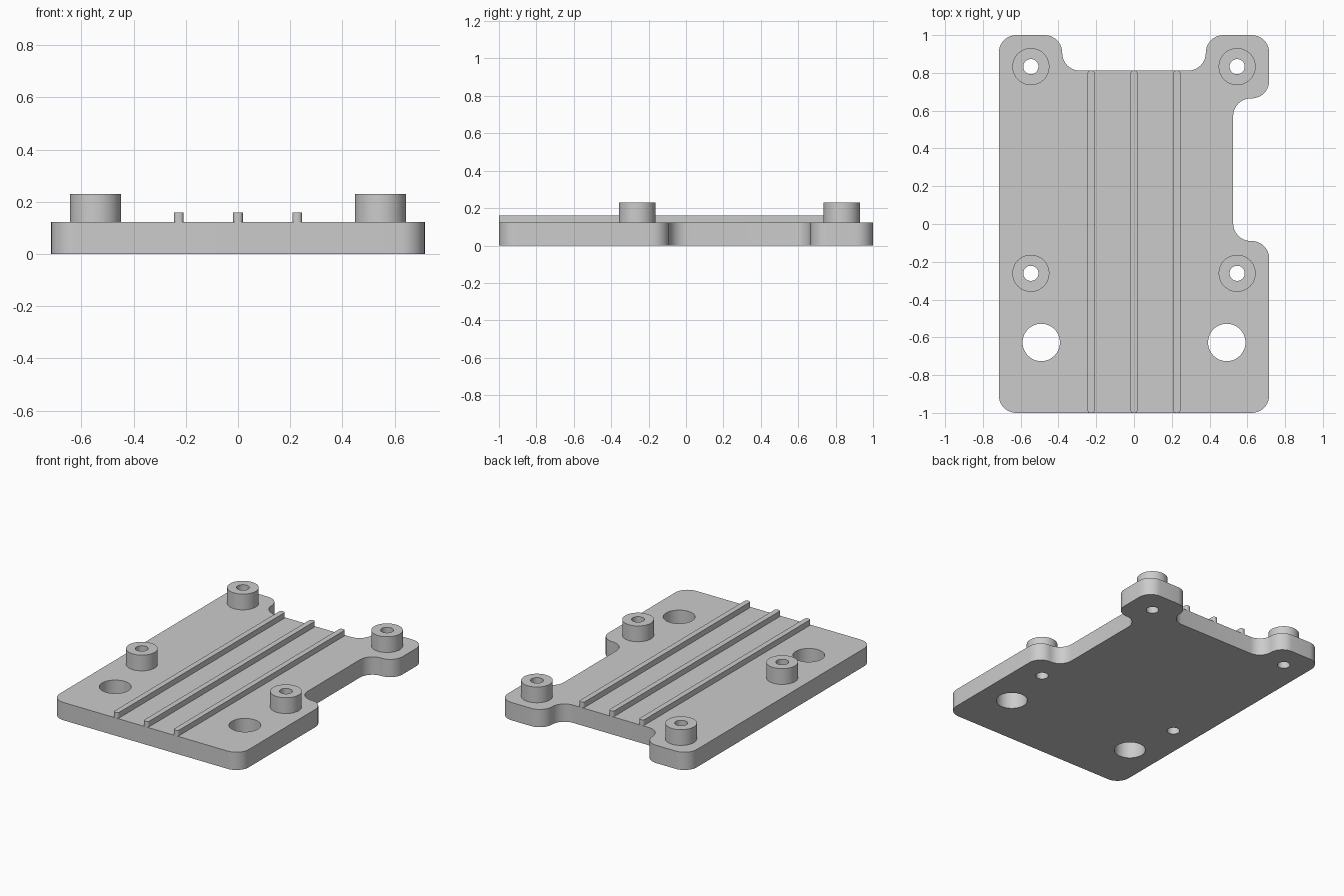
import bpy, bmesh, math
from mathutils import Vector

cube = bpy.data.objects.get("Cube")
if cube:
    bpy.data.objects.remove(cube, do_unlink=True)

grey = bpy.data.materials.new("plain grey")
grey.use_nodes = True
colour = (0.6, 0.6, 0.6, 1.0)
grey.diffuse_color = colour
grey.node_tree.nodes["Principled BSDF"].inputs["Base Color"].default_value = colour

PLATE_TOP, RIB_TOP, BOSS_TOP = 0.122, 0.16, 0.23


def circle(x, y, r, n=48):
    return [Vector((x + r * math.cos(a), y + r * math.sin(a)))
            for a in (2 * math.pi * i / n for i in range(n))]


def rounded(corners, r, steps=10):
    """Polygon with every right-angled corner, convex or concave, filleted."""
    pts = []
    for i, c in enumerate(corners):
        c = Vector(c)
        a = (Vector(corners[i - 1]) - c).normalized()
        b = (Vector(corners[(i + 1) % len(corners)]) - c).normalized()
        for k in range(steps + 1):
            t = math.pi / 2 * k / steps
            pts.append(c + r * (a * (1 - math.sin(t)) + b * (1 - math.cos(t))))
    return pts


def slab(name, loops, z0, z1, closed_base=True):
    """Extrude an outline, with optional hole loops, from z0 to z1."""
    bm = bmesh.new()
    for loop in loops:
        vs = [bm.verts.new((p.x, p.y, z0)) for p in loop]
        for i, v in enumerate(vs):
            bm.edges.new((vs[i - 1], v))
    bmesh.ops.triangle_fill(bm, edges=bm.edges[:], use_beauty=True)
    base = bm.faces[:]
    out = bmesh.ops.extrude_face_region(bm, geom=base, use_keep_orig=True)
    bmesh.ops.translate(bm, vec=(0, 0, z1 - z0),
                        verts=[g for g in out["geom"] if isinstance(g, bmesh.types.BMVert)])
    bmesh.ops.recalc_face_normals(bm, faces=bm.faces[:])
    if not closed_base:
        low = [f for f in bm.faces if all(abs(v.co.z - z0) < 1e-5 for v in f.verts)]
        bmesh.ops.delete(bm, geom=low, context='FACES')
    mesh = bpy.data.meshes.new(name)
    bm.to_mesh(mesh)
    bm.free()
    mesh.materials.append(grey)
    obj = bpy.data.objects.new(name, mesh)
    bpy.context.collection.objects.link(obj)
    bpy.ops.object.select_all(action='DESELECT')
    obj.select_set(True)
    bpy.context.view_layer.objects.active = obj
    bpy.ops.object.shade_smooth_by_angle(angle=math.radians(30))
    return obj


# Hole and standoff positions, mirrored left and right
bosses = {f"{end}_{side}": (s * 0.546, y)
          for end, y in (("back", 0.833), ("front", -0.261))
          for side, s in (("left", 1), ("right", -1))}
big_holes = [(s * 0.491, -0.627) for s in (1, -1)]

# Base plate with a back notch, a left side notch and all through holes
outline = rounded([(-0.716, -1), (0.716, -1), (0.716, -0.09), (0.525, -0.09),
                   (0.525, 0.665), (0.716, 0.665), (0.716, 1), (0.38, 1),
                   (0.38, 0.812), (-0.38, 0.812), (-0.38, 1), (-0.716, 1)], 0.0935)
holes = [circle(x, y, 0.04) for x, y in bosses.values()]
holes += [circle(x, y, 0.099) for x, y in big_holes]
slab("base_plate", [outline] + holes, 0, PLATE_TOP)

# Hollow standoffs
for place, (x, y) in bosses.items():
    slab(f"standoff_{place}", [circle(x, y, 0.098), circle(x, y, 0.04)],
         PLATE_TOP, BOSS_TOP, closed_base=False)

# Long ribs with softened ends
for place, x in (("right", -0.227), ("middle", 0), ("left", 0.227)):
    w = 0.0185
    slab(f"rib_{place}", [rounded([(x - w, -1), (x + w, -1), (x + w, 0.812), (x - w, 0.812)],
                                  0.015, 5)], PLATE_TOP, RIB_TOP, closed_base=False)
